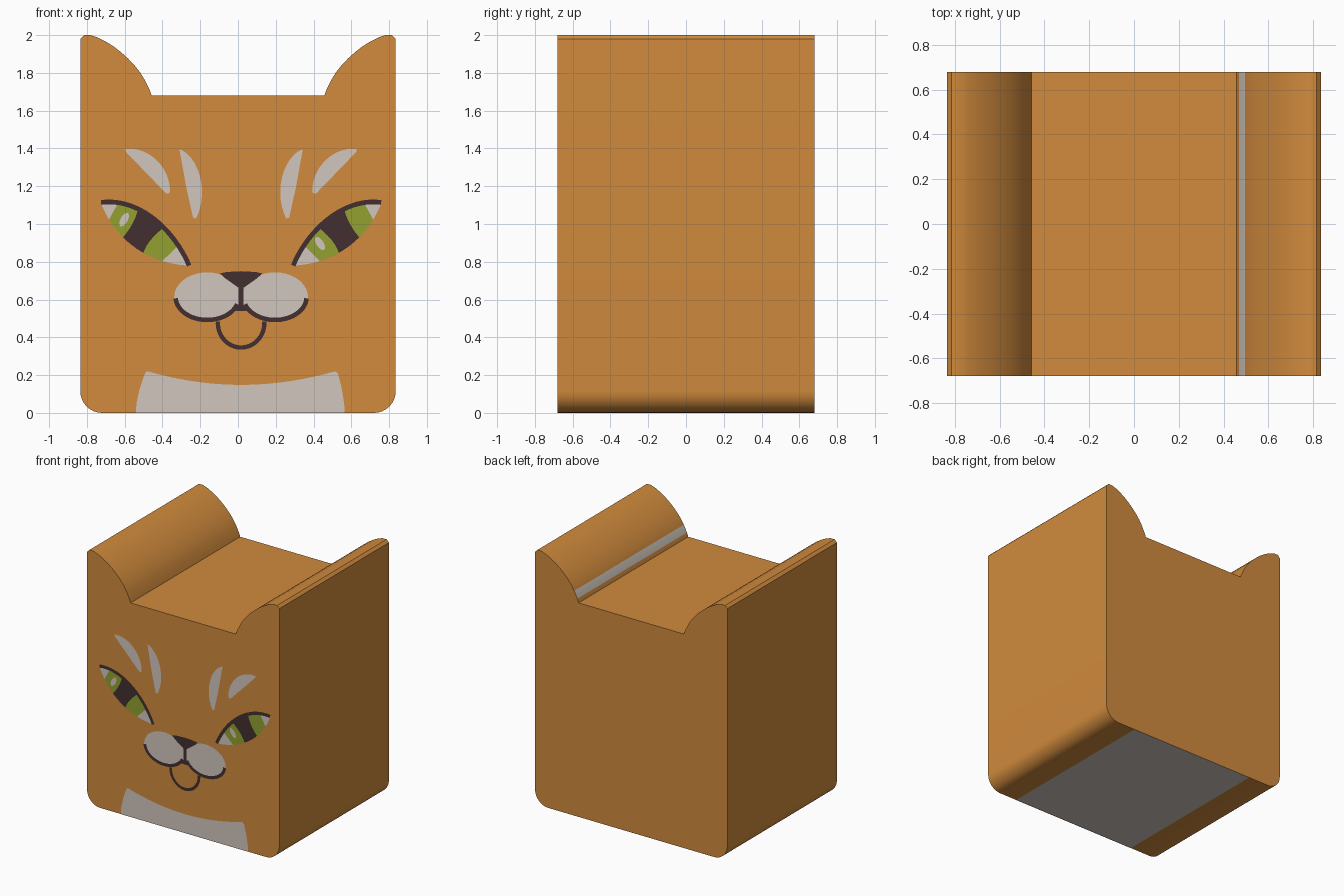
import bpy, bmesh, math
from mathutils import Vector
from mathutils.geometry import interpolate_bezier

if "Cube" in bpy.data.objects:
    bpy.data.objects.remove(bpy.data.objects["Cube"])

HALF_DEPTH = 0.68
FACE_X = 0.0165          # the face markings mirror about this line


def material(name, r, g, b):
    def lin(c):
        c /= 255
        return c / 12.92 if c <= 0.04045 else ((c + 0.055) / 1.055) ** 2.4
    m = bpy.data.materials.new(name)
    m.diffuse_color = (lin(r), lin(g), lin(b), 1)
    m.use_nodes = True
    m.node_tree.nodes["Principled BSDF"].inputs["Base Color"].default_value = m.diffuse_color
    return m


ORANGE = material("orange_fur", 209, 139, 61)
WHITE = material("pale_fur", 209, 199, 190)
DARK = material("dark_brown", 67, 47, 49)
GREEN = material("eye_green", 147, 160, 47)


def finish(name, bm, mats):
    me = bpy.data.meshes.new(name)
    bm.to_mesh(me)
    bm.free()
    for m in mats:
        me.materials.append(m)
    ob = bpy.data.objects.new(name, me)
    bpy.context.collection.objects.link(ob)
    return ob


def mirror(pts):
    return [(2 * FACE_X - x, z) for x, z in pts]


def bezier(a, b, c, d, n=20):
    return [(p.x, p.y) for p in interpolate_bezier(*(Vector(q) for q in (a, b, c, d)), n)]


def at(curve, t):
    a, b, c, d = (Vector(p) for p in curve)
    u = 1 - t
    return a * u**3 + b * 3 * u * u * t + c * 3 * u * t * t + d * t**3


def arc(cx, cz, rx, rz, a0, a1, n=24, tilt=0):
    out = []
    ct, st = math.cos(math.radians(tilt)), math.sin(math.radians(tilt))
    for i in range(n + 1):
        a = math.radians(a0 + (a1 - a0) * i / n)
        x, z = rx * math.cos(a), rz * math.sin(a)
        out.append((cx + x * ct - z * st, cz + x * st + z * ct))
    return out


def plate(name, polys, mat, layer=1):
    """Flat painted marking just in front of the face."""
    bm = bmesh.new()
    y = -HALF_DEPTH - 0.0015 * layer
    for poly in polys:
        bm.faces.new([bm.verts.new((x, y, z)) for x, z in poly])
    bm.normal_update()
    for f in bm.faces:
        if f.normal.y > 0:
            f.normal_flip()
    bmesh.ops.triangulate(bm, faces=bm.faces[:], ngon_method='EAR_CLIP')
    return finish(name, bm, [mat])


def stroke(path, width):
    """Quads following a path at a constant width."""
    pts = [Vector(p) for p in path]
    sides = []
    for i, p in enumerate(pts):
        d = (pts[min(i + 1, len(pts) - 1)] - pts[max(i - 1, 0)]).normalized()
        n = Vector((-d.y, d.x)) * width / 2
        sides.append((tuple(p + n), tuple(p - n)))
    return [[a[0], a[1], b[1], b[0]] for a, b in zip(sides, sides[1:])]


# Body: front profile with ears and rounded lower corners, extruded in depth
ear = [(0.835, 1.98), (0.815, 2.0), (0.78, 2.0), (0.74, 1.986), (0.70, 1.966),
       (0.66, 1.941), (0.62, 1.91), (0.583, 1.877), (0.55, 1.842), (0.52, 1.805),
       (0.495, 1.765), (0.468, 1.71), (0.457, 1.68)]
right = [(0.565, 0)] + arc(0.72, 0.115, 0.115, 0.115, -90, 0, 8) + ear
left = [(-0.54, 0)] + [(-x, z) for x, z in right[1:]]
bm = bmesh.new()
front = bm.faces.new([bm.verts.new((x, -HALF_DEPTH, z)) for x, z in right + left[::-1]])
ext = bmesh.ops.extrude_face_region(bm, geom=[front], use_keep_orig=True)
bmesh.ops.translate(bm, vec=(0, 2 * HALF_DEPTH, 0),
                    verts=[g for g in ext["geom"] if isinstance(g, bmesh.types.BMVert)])
bmesh.ops.recalc_face_normals(bm, faces=bm.faces[:])
bm.normal_update()
for f in bm.faces:
    c = f.calc_center_median()
    belly = f.normal.z < -0.99 and abs(c.x) < 0.5
    ear_band = abs(f.normal.y) < 0.5 and 0.468 < c.x < 0.495 and c.z > 1.7
    f.material_index = 1 if belly or ear_band else 0
body = finish("body", bm, [ORANGE, WHITE])
bpy.context.view_layer.objects.active = body
body.select_set(True)
bpy.ops.object.shade_smooth_by_angle(angle=math.radians(30))
body.select_set(False)

# Chest patch
chest = ([(-0.54, 0), (-0.538, 0.05), (-0.52, 0.13), (-0.495, 0.205), (-0.482, 0.22)]
         + bezier((-0.46, 0.215), (-0.14, 0.126), (0.17, 0.126), (0.495, 0.215)))
chest += [(0.517, 0.22), (0.53, 0.205), (0.547, 0.14), (0.562, 0.05), (0.565, 0)]
plate("chest_patch", [chest], WHITE)

# Eyes: bands between an upper and a lower curve, split by slanted cuts
UPPER = [(-0.725, 1.114), (-0.534, 1.141), (-0.344, 0.981), (-0.259, 0.78)]
LOWER = [(-0.725, 1.109), (-0.667, 0.96), (-0.524, 0.796), (-0.265, 0.78)]
CUTS = [(0, 0, 0), (0.16, 0.19, 0), (0.35, 0.41, 0.012), (0.625, 0.64, -0.016),
        (0.815, 0.81, 0), (1, 1, 0)]   # upper position, lower position, sideways bow


def cut_line(cut):
    a, b = at(UPPER, cut[0]), at(LOWER, cut[1])
    return [tuple(a.lerp(b, k / 6) + Vector((cut[2] * 4 * k / 6 * (1 - k / 6), 0)))
            for k in range(1, 6)]


def band(c0, c1, n=10):
    top = [tuple(at(UPPER, c0[0] + (c1[0] - c0[0]) * i / n)) for i in range(n + 1)]
    low = [tuple(at(LOWER, c1[1] + (c0[1] - c1[1]) * i / n)) for i in range(n + 1)]
    inner = cut_line(c1) if c1[0] < 1 else []
    outer = cut_line(c0)[::-1] if c0[0] > 0 else []
    return top + inner + low + outer


bands = [band(a, b) for a, b in zip(CUTS, CUTS[1:])]
lid = stroke(bezier(*UPPER, 24), 0.025)

# Brow stripes
brow_outer = bezier((-0.598, 1.395), (-0.492, 1.416), (-0.36, 1.316), (-0.36, 1.172)) \
    + [(-0.366, 1.162), (-0.381, 1.162), (-0.59, 1.378)]
brow_inner = bezier((-0.310, 1.395), (-0.228, 1.374), (-0.143, 1.194), (-0.222, 1.029)) \
    + [(-0.238, 1.034), (-0.273, 1.19)]

for side, flip in (("left", lambda p: p), ("right", mirror)):
    plate(side + "_eye_white", [flip(bands[0]), flip(bands[4])], WHITE)
    plate(side + "_iris", [flip(bands[1]), flip(bands[3])], GREEN)
    plate(side + "_pupil", [flip(bands[2])], DARK)
    plate(side + "_eyelid", [flip(q) for q in lid], DARK, 2)
    plate(side + "_outer_brow", [flip(brow_outer)], WHITE)
    plate(side + "_inner_brow", [flip(brow_inner)], WHITE)

# Eye glints, both on the left of their iris
for side, x, z, tilt in (("left", -0.603, 1.023, 60), ("right", 0.434, 0.897, 122)):
    plate(side + "_glint", [arc(x, z, 0.04, 0.019, 0, 345, 23, tilt)], WHITE, 2)

# Muzzle: two pale lobes with dark lower outlines
lobe = arc(-0.163, 0.613, 0.175, 0.131, 0, 350, 35)
lobe_line = stroke(arc(-0.163, 0.613, 0.167, 0.121, 183, 342, 30), 0.024)
for side, flip in (("left", lambda p: p), ("right", mirror)):
    plate(side + "_muzzle", [flip(lobe)], WHITE)
    plate(side + "_muzzle_line", [flip(q) for q in lobe_line], DARK, 3)

# Nose, line below it and mouth
plate("nose", [[(-0.096, 0.738), (-0.06, 0.746), (FACE_X, 0.75), (0.093, 0.746), (0.129, 0.738),
                (0.1, 0.712), (0.035, 0.666), (-0.002, 0.666), (-0.067, 0.712)]], DARK, 2)
plate("nose_line", [[(0.003, 0.67), (0.003, 0.57), (-0.022, 0.54), (FACE_X, 0.538),
                     (0.055, 0.54), (0.03, 0.57), (0.03, 0.67)]], DARK, 2)
plate("mouth", stroke(arc(FACE_X, 0.475, 0.123, 0.129, 176, 364, 30), 0.023), DARK, 2)
